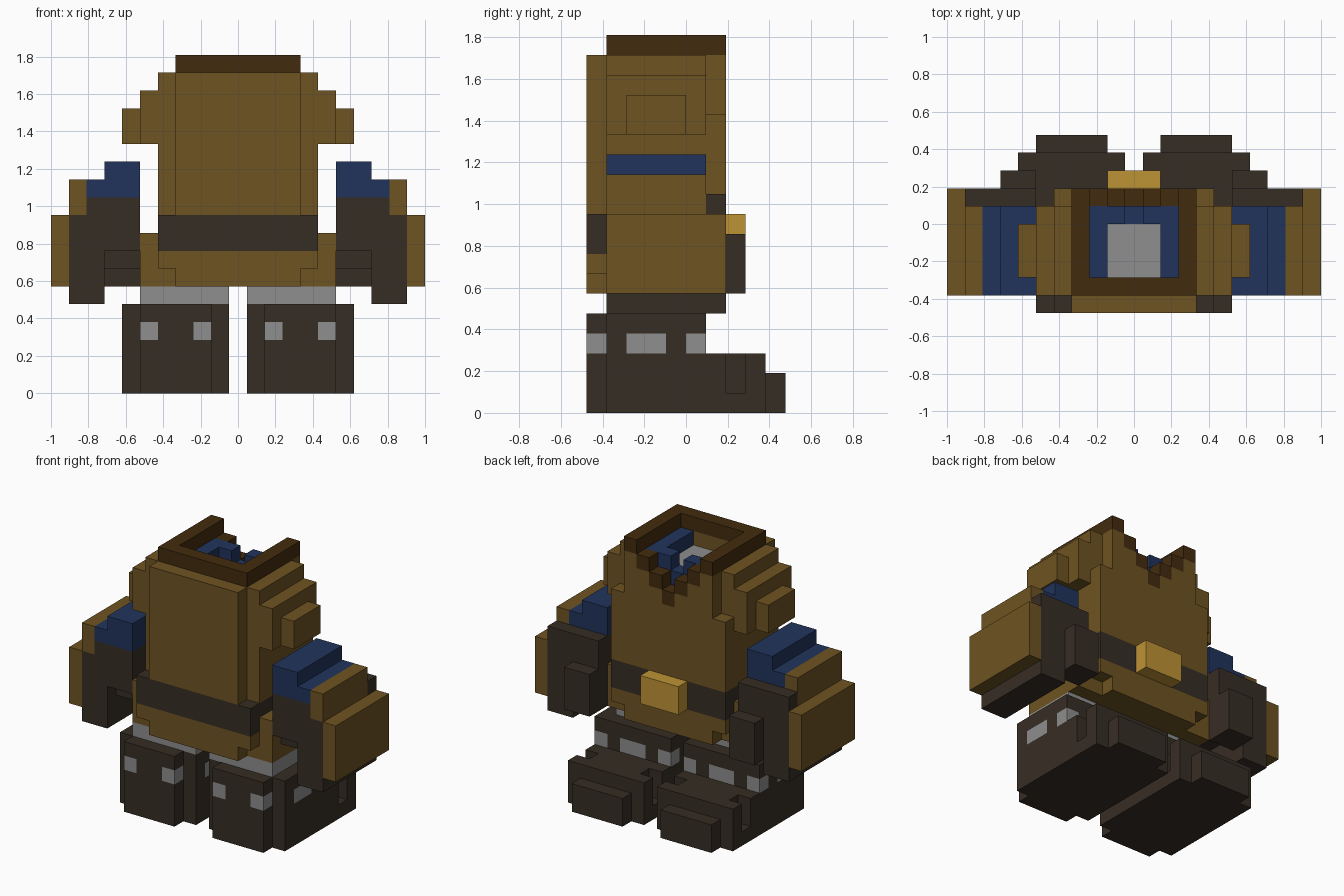
import bpy, bmesh
from mathutils import Vector

if "Cube" in bpy.data.objects:
    bpy.data.objects.remove(bpy.data.objects["Cube"])

U = 2 / 21  # edge of one block


def linear(rgb):
    return [((c / 255 + 0.055) / 1.055) ** 2.4 if c > 10 else c / 3295 for c in rgb] + [1.0]


COLOURS = {
    "tan_brown": (110, 83, 34),
    "dark_leather": (54, 45, 36),
    "navy_blue": (33, 52, 92),
    "deep_brown": (66, 43, 14),
    "light_grey": (142, 142, 142),
    "gold": (190, 147, 53),
}
MATS = {}
for label, rgb in COLOURS.items():
    MATS[label] = bpy.data.materials.new(label)
    MATS[label].diffuse_color = linear(rgb)
TAN, DARK, BLUE, DEEP, GREY, GOLD = COLOURS
CUT = None

AXES = [Vector(v) for v in ((1, 0, 0), (0, 1, 0), (0, 0, 1))]


def part(name, boxes, sides=(1, -1)):
    """Blocky part. Each box: colour, x columns (inclusive, from the centre),
    y range, z range. Later boxes repaint or cut earlier ones."""
    cells = {}
    for colour, x0, x1, y0, y1, z0, z1 in boxes:
        for x in range(x0, x1 + 1):
            for y in range(y0, y1):
                for z in range(z0, z1):
                    for s in sides:
                        if colour is CUT:
                            cells.pop((s * x, y, z), None)
                        else:
                            cells[s * x, y, z] = colour
    used = sorted(set(cells.values()))
    bm = bmesh.new()
    verts = {}

    def vert(p):
        key = tuple(round(c * 2) for c in p)
        if key not in verts:
            verts[key] = bm.verts.new(Vector(p) * U)
        return verts[key]

    # only the outside faces of the blocks are made
    for (x, y, z), colour in cells.items():
        centre = Vector((x, y + 0.5, z + 0.5))
        for i in range(3):
            for sign in (1, -1):
                n = AXES[i] * sign
                if (x + int(n.x), y + int(n.y), z + int(n.z)) in cells:
                    continue
                a, b = AXES[(i + 1) % 3] / 2, AXES[(i + 2) % 3] / 2 * sign
                c = centre + n / 2
                face = bm.faces.new([vert(p) for p in (c - a - b, c + a - b, c + a + b, c - a + b)])
                face.material_index = used.index(colour)
    mesh = bpy.data.meshes.new(name)
    bm.to_mesh(mesh)
    bm.free()
    for colour in used:
        mesh.materials.append(MATS[colour])
    bpy.context.collection.objects.link(bpy.data.objects.new(name, mesh))


for side, tag in ((1, "right"), (-1, "left")):
    # boot: sole and toe, shaft, ankle notches, grey patches
    part(tag + "_boot", [
        (DARK, 2, 5, -5, 5, 0, 2),
        (DARK, 1, 6, -4, 4, 0, 3),
        (DARK, 2, 5, -5, -4, 2, 5),
        (DARK, 1, 6, -4, 1, 3, 5),
        (CUT, 1, 1, 2, 3, 1, 3),
        (CUT, 6, 6, 2, 3, 1, 3),
        (GREY, 2, 2, -5, -4, 3, 4),
        (GREY, 5, 5, -5, -4, 3, 4),
        (GREY, 1, 1, -3, -1, 3, 4),
        (GREY, 6, 6, -3, -1, 3, 4),
        (GREY, 1, 1, 0, 1, 3, 4),
        (GREY, 6, 6, 0, 1, 3, 4),
        (GREY, 3, 4, 0, 1, 3, 4),
    ], (side,))
    part(tag + "_trouser_leg", [(GREY, 1, 5, -4, 0, 5, 6)], (side,))
    # arm: glove, thumb, blue sleeve, outer guard
    part(tag + "_arm", [
        (DARK, 6, 9, -4, 2, 8, 11),
        (DARK, 8, 9, -4, 2, 5, 8),
        (DARK, 6, 7, -3, 2, 7, 8),
        (DARK, 6, 7, 1, 3, 6, 9),
        (BLUE, 6, 8, -4, 1, 11, 12),
        (BLUE, 6, 7, -4, 1, 12, 13),
        (TAN, 9, 9, -4, 1, 10, 12),
        (TAN, 10, 10, -4, 2, 6, 10),
    ], (side,))

# tunic: body, rear panel, hem, shoulder steps, openings for belt and neck
part("tunic", [
    (TAN, 0, 4, -4, 1, 6, 18),
    (TAN, 0, 4, 1, 2, 7, 15),
    (TAN, 0, 3, 1, 2, 6, 18),
    (TAN, 0, 3, -5, -4, 6, 18),
    (TAN, 4, 4, -5, -4, 7, 8),
    (TAN, 5, 5, -4, 1, 6, 9),
    (TAN, 5, 5, -4, 1, 14, 17),
    (TAN, 6, 6, -3, 0, 14, 16),
    (CUT, 0, 4, -5, 2, 8, 10),
    (CUT, 0, 2, -3, 1, 15, 18),
    (CUT, 0, 2, 1, 2, 17, 18),
    (CUT, 0, 1, 1, 2, 16, 17),
    (CUT, 0, 0, 1, 2, 15, 16),
])
part("belt", [(DARK, 0, 4, -5, 2, 8, 10)])
part("belt_buckle", [(GOLD, 0, 1, 2, 3, 8, 10)])

# collar rim stepping down to a V
part("collar", [
    (DEEP, 0, 3, -4, 2, 18, 19),
    (CUT, 0, 2, -3, 2, 18, 19),
    (DEEP, 2, 2, 1, 2, 17, 18),
    (DEEP, 1, 1, 1, 2, 16, 17),
    (DEEP, 0, 0, 1, 2, 15, 16),
])
# undershirt with a notch at the throat
part("undershirt", [
    (BLUE, 0, 2, -3, 1, 15, 18),
    (CUT, 0, 1, -3, 0, 15, 18),
    (CUT, 0, 0, 0, 1, 17, 18),
])
part("neck", [(GREY, 0, 1, -3, 0, 15, 17)])

for m in bpy.data.materials:
    if m.users and not m.is_grease_pencil:
        m.use_nodes = True
        m.node_tree.nodes["Principled BSDF"].inputs["Base Color"].default_value = m.diffuse_color
